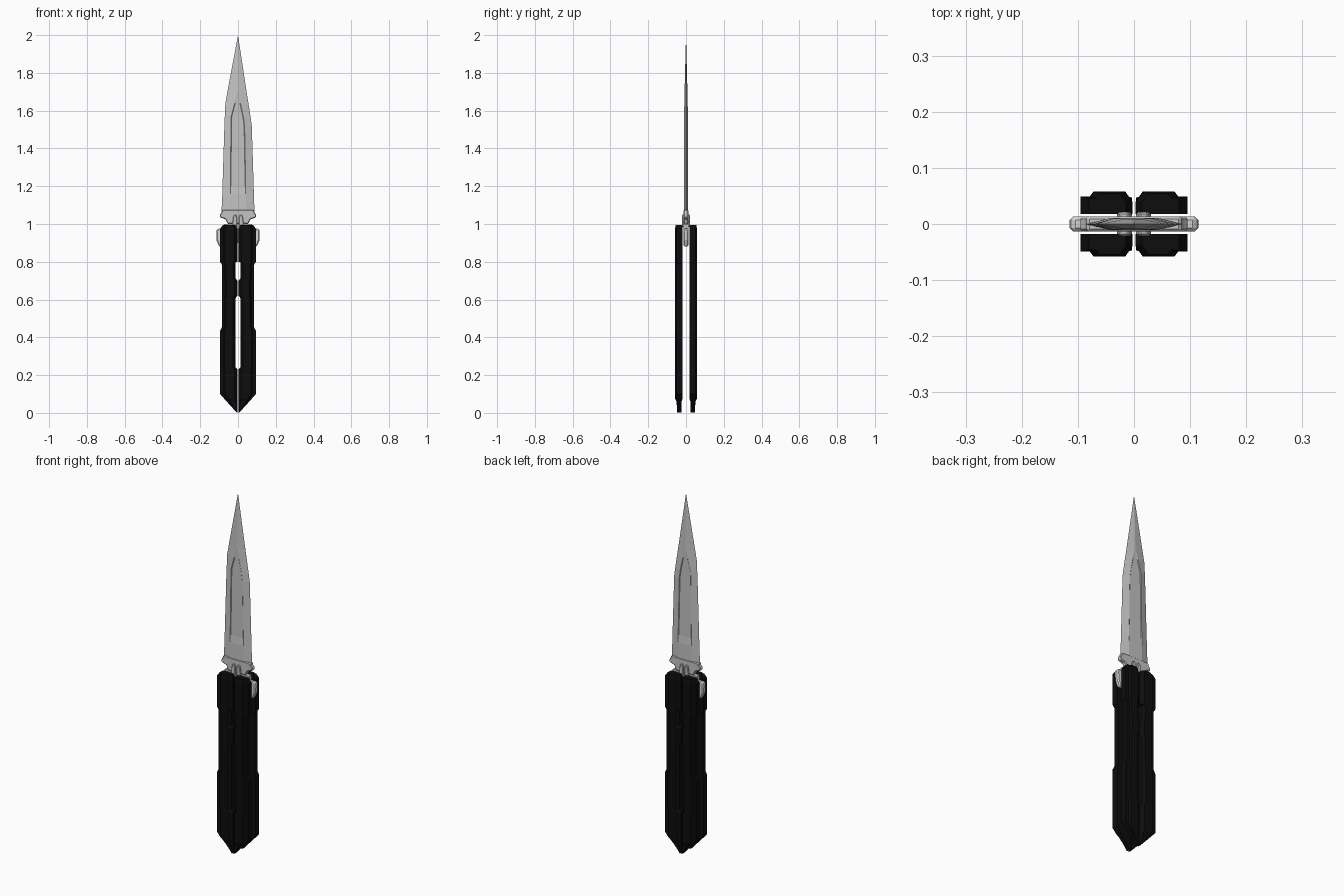
import bpy, bmesh

if "Cube" in bpy.data.objects:
    bpy.data.objects.remove(bpy.data.objects["Cube"])

def material(name, rgb):
    m = bpy.data.materials.new(name)
    m.diffuse_color = (*rgb, 1)
    m.use_nodes = True
    m.node_tree.nodes["Principled BSDF"].inputs["Base Color"].default_value = m.diffuse_color
    return m

STEEL = material("blade steel", (0.55, 0.55, 0.55))
BRIGHT = material("bright steel", (0.68, 0.68, 0.68))
BLACK = material("black handle", (0.004, 0.004, 0.004))

def finish(name, bm, mat):
    bmesh.ops.remove_doubles(bm, verts=bm.verts, dist=1e-5)
    bmesh.ops.recalc_face_normals(bm, faces=bm.faces)
    me = bpy.data.meshes.new(name)
    bm.to_mesh(me)
    bm.free()
    me.materials.append(mat)
    ob = bpy.data.objects.new(name, me)
    bpy.context.collection.objects.link(ob)
    return ob

def loft(name, rings, mat):
    """Skin closed rings of equal length and cap both ends."""
    bm = bmesh.new()
    loops = [[bm.verts.new(p) for p in r] for r in rings]
    n = len(loops[0])
    for a, b in zip(loops, loops[1:]):
        for i in range(n):
            j = (i + 1) % n
            bm.faces.new((a[i], a[j], b[j], b[i]))
    bm.faces.new(loops[0])
    bm.faces.new(loops[-1])
    return finish(name, bm, mat)

def plate(name, pts, half, mat, bevel=0.0):
    """Flat xz outline with thickness along y."""
    ob = loft(name, [[(x, y, z) for x, z in pts] for y in (-half, half)], mat)
    if bevel:
        b = ob.modifiers.new("bevel", 'BEVEL')
        b.width, b.segments = bevel, 1
    return ob

# Blade: edges, bevel lines and a sunken centre panel
# z, left edge, right edge, left bevel line, right bevel line, half thickness, groove depth
ROWS = [(1.05, -.088, .088, -.042, .042, .011, 0),
        (1.16, -.083, .084, -.041, .041, .011, 0),
        (1.20, -.082, .083, -.041, .041, .011, .003),
        (1.52, -.072, .073, -.037, .035, .010, .003),
        (1.57, -.070, .066, -.036, .028, .010, .003),
        (1.64, -.067, .055, -.017, .013, .009, .002),
        (1.69, -.058, .047, -.003, .003, .008, 0),
        (2.00, 0, 0, 0, 0, 0, 0)]
rings = []
for z, xl, xr, fl, fr, y, d in ROWS:
    s = min(.003, (fr - fl) / 3)
    front = [(fl, -y), (fl + s, d - y), (fr - s, d - y), (fr, -y)]
    back = [(x, -v) for x, v in reversed(front)]
    rings.append([(x, v, z) for x, v in [(xl, 0)] + front + [(xr, 0)] + back])
loft("blade", rings, STEEL)

# Guard flare at the blade root
half = [(.083, 1.075), (.088, 1.06), (.096, 1.05), (.095, 1.035), (.065, 1.025), (.055, 1.0)]
plate("guard", half + [(-x, z) for x, z in reversed(half)], .013, STEEL, .004)

# Tang running down between the handle plates
plate("tang", [(-.075, 1.0), (.075, 1.0), (.075, .93), (.03, .90), (-.03, .90), (-.075, .93)], .012, STEEL)

# Raised centre lugs above the handles
for s in (-1, 1):
    plate("pivot_lug", [(s * x, z) for x, z in
          [(.004, .985), (.004, 1.03), (.01, 1.05), (.024, 1.045), (.03, 1.0), (.028, .985)]],
          .021, STEEL, .003)

# Side hooks showing beyond the handles
for s in (-1, 1):
    plate("side_hook", [(s * x, z) for x, z in
          [(.05, .975), (.11, .975), (.115, .96), (.114, .915), (.10, .88), (.05, .88)]],
          .013, BRIGHT, .006)

# Handle plates: z, inner x, outer x, inner y, outer y
HANDLE = [(.003, .003, .008, .025, .047),
          (.060, .003, .060, .024, .050),
          (.075, .003, .073, .018, .058),
          (.100, .003, .095, .018, .058),
          (.435, .003, .095, .018, .058),
          (.455, .003, .085, .018, .058),
          (.785, .003, .085, .018, .058),
          (.800, .003, .095, .018, .058),
          (.975, .003, .095, .018, .058),
          (.995, .014, .080, .018, .054)]
# Cut-outs along the inner edge, leaving a bridge between them
SLOTS = [(.23, .62), (.70, .81)]

def lerp_row(z):
    for a, b in zip(HANDLE, HANDLE[1:]):
        if a[0] <= z <= b[0]:
            t = (z - a[0]) / (b[0] - a[0])
            return [p + (q - p) * t for p, q in zip(a, b)]

def handle_rows():
    rows = [list(r) for r in HANDLE]
    for lo, hi in SLOTS:
        for z in (lo, lo + .012, hi - .012, hi):
            rows.append(lerp_row(z))
    for r in rows:
        if any(lo + .01 < r[0] < hi - .01 for lo, hi in SLOTS):
            r[1] = .013
    return sorted(rows)

def handle_ring(row, sx, sy):
    z, xi, xo, yi, yo = row
    w, h = xo - xi, yo - yi
    prof = [(0, 0), (0, .55), (.18, 1), (.72, 1), (.80, .78), (1, .78), (1, 0)]
    return [(sx * (xi + w * u), sy * (yi + h * v), z) for u, v in prof]

for sx, side in ((-1, "left"), (1, "right")):
    for sy, face in ((-1, "front"), (1, "back")):
        loft(f"{side}_{face}_handle_plate",
             [handle_ring(r, sx, sy) for r in handle_rows()], BLACK)
